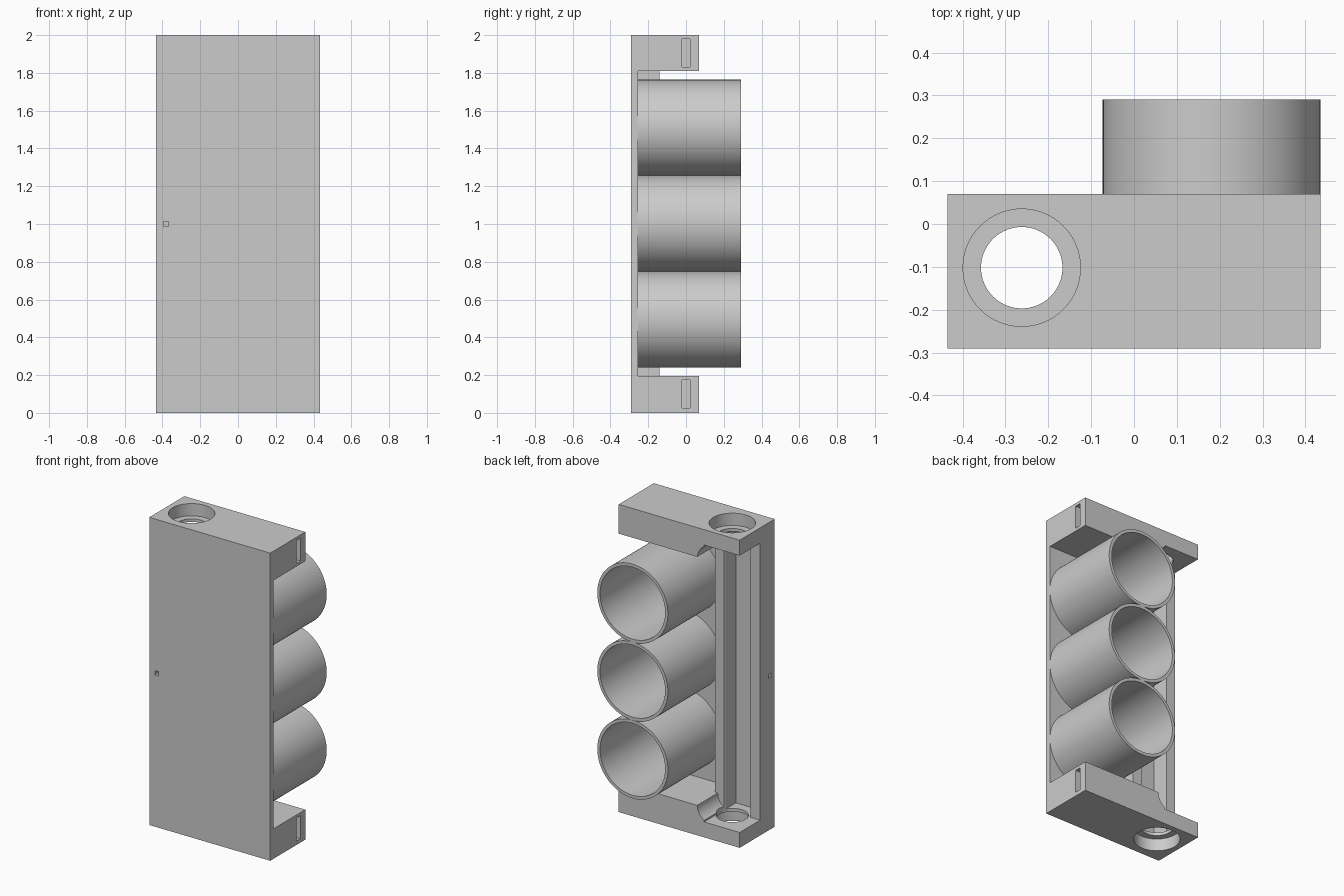
import bpy, bmesh, math
from mathutils import Matrix, Vector

old = bpy.data.objects.get("Cube")
if old:
    bpy.data.objects.remove(old, do_unlink=True)

grey = bpy.data.materials.new("plain grey")
grey.use_nodes = True
grey.diffuse_color = (0.6, 0.6, 0.6, 1)
grey.node_tree.nodes["Principled BSDF"].inputs["Base Color"].default_value = (0.6, 0.6, 0.6, 1)


def finish(name, bm):
    bmesh.ops.recalc_face_normals(bm, faces=bm.faces)
    mesh = bpy.data.meshes.new(name)
    bm.to_mesh(mesh)
    bm.free()
    mesh.materials.append(grey)
    obj = bpy.data.objects.new(name, mesh)
    bpy.context.collection.objects.link(obj)
    return obj


def box(name, x, y, z):
    bm = bmesh.new()
    bmesh.ops.create_cube(bm, size=1)
    for v in bm.verts:
        v.co = Vector([(a + b) / 2 + c * (b - a) for c, (a, b) in zip(v.co, (x, y, z))])
    return finish(name, bm)


def upright_cylinder(name, x, y, r, z0, z1):
    bm = bmesh.new()
    bmesh.ops.create_cone(bm, cap_ends=True, segments=64, radius1=r, radius2=r, depth=z1 - z0,
                          matrix=Matrix.Translation((x, y, (z0 + z1) / 2)))
    return finish(name, bm)


def extrude_y(name, profile, y0, y1):
    bm = bmesh.new()
    face = bm.faces.new([bm.verts.new((x, y0, z)) for x, z in profile])
    out = bmesh.ops.extrude_face_region(bm, geom=[face])
    moved = [g for g in out["geom"] if isinstance(g, bmesh.types.BMVert)]
    bmesh.ops.translate(bm, verts=moved, vec=(0, y1 - y0, 0))
    return finish(name, bm)


def smooth(obj):
    bpy.ops.object.select_all(action='DESELECT')
    obj.select_set(True)
    bpy.context.view_layer.objects.active = obj
    bpy.ops.object.shade_smooth_by_angle(angle=math.radians(30))


def cut(obj, cutter):
    bpy.context.view_layer.objects.active = obj
    mod = obj.modifiers.new("cut", 'BOOLEAN')
    mod.operation = 'DIFFERENCE'
    mod.solver = 'EXACT'
    mod.object = cutter
    bpy.ops.object.modifier_apply(modifier=mod.name)
    bpy.data.objects.remove(cutter, do_unlink=True)


# Frame: back plate with two end blocks, side wall and rib
W, BACK, LIP = 0.435, -0.29, 0.07
INNER, WALL = -0.255, -0.14
LOW, HIGH = 0.195, 1.81
frame = box("frame", (-W, W), (BACK, LIP), (0, 2))

# Bay for the tubes, and the open space in front of the rib
cut(frame, box("tube_bay", (-0.11, 0.6), (INNER, 0.2), (LOW, HIGH)))
cut(frame, box("front_bay", (-0.2, 0), (WALL, 0.2), (LOW, HIGH)))

# Rounded pocket reaching into both end blocks
r, cx = 0.095, -0.225
arc = [(cx + r * math.sin(t), r * (1 - math.cos(t))) for t in [i * math.pi / 24 for i in range(13)]]
profile = [(-0.6, 0.1)] + [(x, 0.1 + h) for x, h in arc]
profile += [(x, 1.9 - h) for x, h in reversed(arc)] + [(-0.6, 1.9)]
cut(frame, extrude_y("pocket", profile, WALL, 0.2))

# Deep channel between side wall and rib
cut(frame, box("channel", (-0.367, -0.18), (INNER, 0.2), (0.1, 1.9)))

# Rod hole with a counterbore at each end
HX, HY = -0.262, -0.102
cut(frame, upright_cylinder("rod_hole", HX, HY, 0.095, -0.1, 2.1))
for z0, z1 in ((-0.1, 0.08), (1.92, 2.1)):
    cut(frame, upright_cylinder("counterbore", HX, HY, 0.137, z0, z1))

# Slots in the end block sides
for z0 in (0.025, 1.83):
    cut(frame, box("slot", (0.33, 0.6), (-0.02, 0.02), (z0, z0 + 0.15)))

# Small pin holes in front and side
cut(frame, box("front_pin_hole", (-0.395, -0.367), (-0.4, -0.225), (0.986, 1.014)))
cut(frame, box("side_pin_hole", (-0.6, -0.38), (-0.25, -0.225), (0.986, 1.014)))
smooth(frame)


# Three round tubes stacked on the plate
def tube(name, x, z, r, thick, y0, y1):
    bm = bmesh.new()
    n = 96
    rings = []
    for rad, y in ((r, y0), (r, y1), (r - thick, y1), (r - thick, y0)):
        rings.append([bm.verts.new((x + rad * math.cos(2 * math.pi * i / n), y,
                                    z + rad * math.sin(2 * math.pi * i / n))) for i in range(n)])
    for k in range(4):
        a, b = rings[k], rings[(k + 1) % 4]
        for i in range(n):
            j = (i + 1) % n
            bm.faces.new((a[i], a[j], b[j], b[i]))
    obj = finish(name, bm)
    smooth(obj)


for label, z in (("lower", 0.495), ("middle", 1.003), ("upper", 1.51)):
    tube(label + "_tube", 0.181, z, 0.254, 0.02, INNER - 0.005, 0.29)
